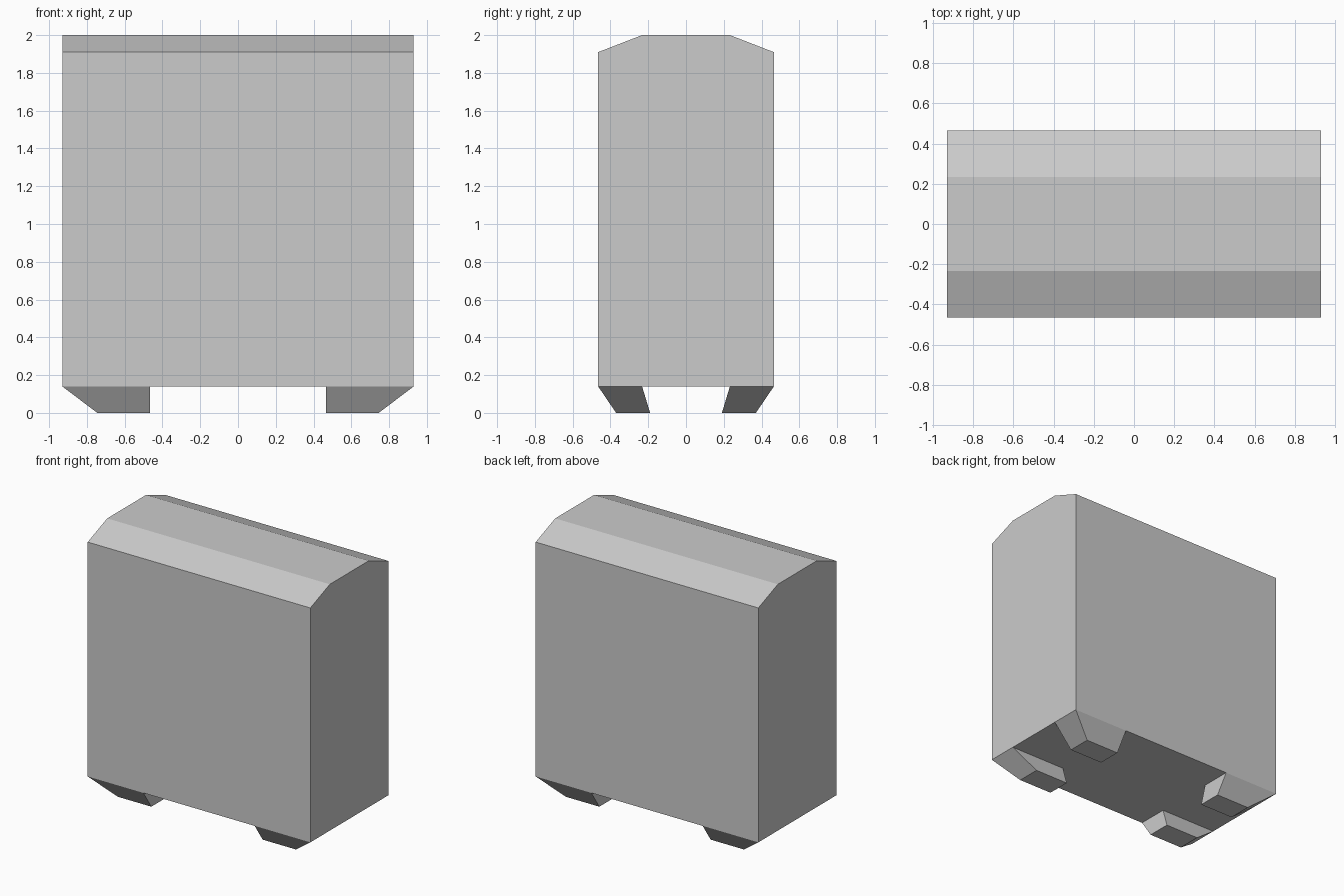
import bpy

if "Cube" in bpy.data.objects:
    bpy.data.objects.remove(bpy.data.objects["Cube"])


def add_mesh(name, verts, faces):
    mesh = bpy.data.meshes.new(name)
    mesh.from_pydata(verts, [], faces)
    obj = bpy.data.objects.new(name, mesh)
    bpy.context.collection.objects.link(obj)
    return obj


def loft(name, ring_a, ring_b):
    """Closed solid between two matching rings; ring_a is wound to face outward."""
    n = len(ring_a)
    sides = [((i + 1) % n, i, n + i, n + (i + 1) % n) for i in range(n)]
    caps = [tuple(range(n)), tuple(reversed(range(n, 2 * n)))]
    return add_mesh(name, ring_a + ring_b, sides + caps)


W, D = 0.93, 0.465          # half width, half depth
BASE, EAVE, TOP = 0.14, 1.91, 2.0

# Body: chamfered end profile extruded along x
profile = [(-D, BASE), (D, BASE), (D, EAVE), (D / 2, TOP), (-D / 2, TOP), (-D, EAVE)]
loft("body", [(W, y, z) for y, z in profile], [(-W, y, z) for y, z in profile])


# Feet: one tapered foot, mirrored to all four corners
def rect(x0, x1, y0, y1, z):
    return [(x0, y0, z), (x1, y0, z), (x1, y1, z), (x0, y1, z)]


feet = loft("feet", rect(W / 2, W, D / 2, D, BASE),
            rect(W / 2, 0.745, 0.19, 0.37, 0))
mirror = feet.modifiers.new("Mirror", 'MIRROR')
mirror.use_axis = (True, True, False)
mirror.use_mirror_merge = False
